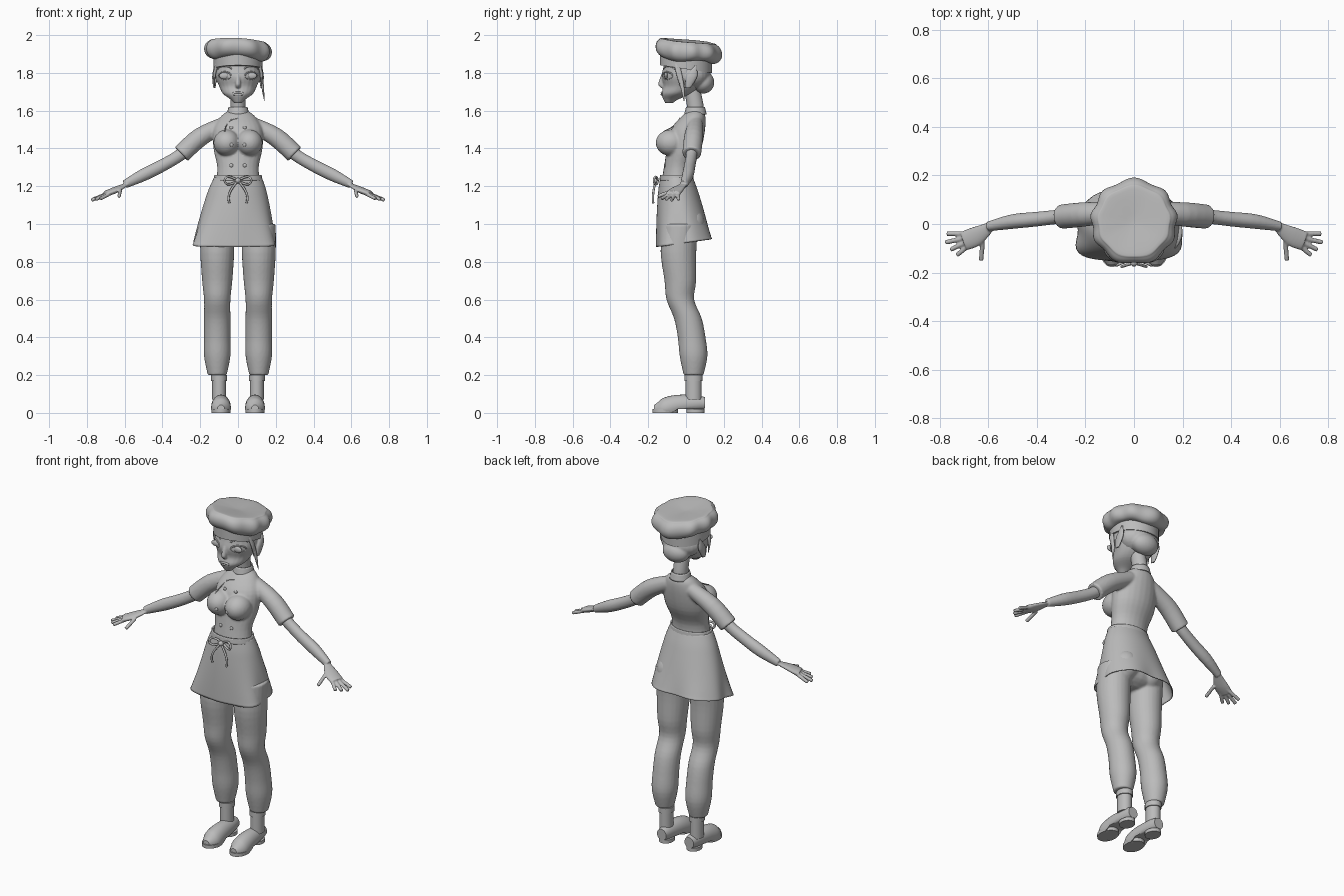
import bpy, bmesh, math
from math import sin, cos, pi, radians
from mathutils import Vector, Matrix

if "Cube" in bpy.data.objects:
    bpy.data.objects.remove(bpy.data.objects["Cube"])

grey = bpy.data.materials.new("plain_grey")
grey.use_nodes = True
grey.diffuse_color = (.5, .5, .5, 1)
grey.node_tree.nodes["Principled BSDF"].inputs["Base Color"].default_value = grey.diffuse_color
ONE, BOTH = (1,), (1, -1)
RIGHT, DEPTH, UP = (Vector(axis) for axis in Matrix.Identity(3))


def spline(rows, steps):
    """Smooth rows of (x, y, z, radius) with a Catmull-Rom curve."""
    padded = [rows[0], *rows, rows[-1]]
    smooth_rows = []
    for before, start, end, after in zip(padded, padded[1:], padded[2:], padded[3:]):
        for step in range(steps):
            t = step / steps
            row = []
            for p, q, r, s in zip(before, start, end, after):
                slope_in, slope_out = (r - p) / 2, (s - q) / 2
                ease = t * t * (3 - 2 * t)
                row.append(q + (r - q) * ease + t * (1 - t) * (slope_in * (1 - t) - slope_out * t))
            smooth_rows.append(row)
    return smooth_rows + [list(rows[-1])]


def loft(bm, rows, sides=ONE, squash=1, across=None, count=24, steps=4, caps=True, warp=None):
    """Skin oval rings: level ones, or rings across the path when an axis is given."""
    for side in sides:
        path = spline([(x * side, y, z, radius) for x, y, z, radius in rows], steps)
        rings = []
        for i, (x, y, z, radius) in enumerate(path):
            u, v = RIGHT, DEPTH
            if across:
                following, previous = path[min(i + 1, len(path) - 1)], path[max(i - 1, 0)]
                tangent = Vector(following[:3]) - Vector(previous[:3])
                u = tangent.cross(across).normalized()
                v = u.cross(tangent).normalized()
            ring = []
            for j in range(count):
                angle = math.tau * j / count
                point = Vector((x, y, z)) + radius * (u * cos(angle) + v * sin(angle) * squash)
                if warp:
                    point = warp(point, angle, i / (len(path) - 1))
                ring.append(bm.verts.new(point))
            rings.append(ring)
        for low, high in zip(rings, rings[1:]):
            for j in range(count):
                bm.faces.new((low[j - 1], low[j], high[j], high[j - 1]))
        if caps:
            bm.faces.new(rings[0])
            bm.faces.new(rings[-1])


def stack(bm, x, rows, sides=ONE, **options):
    """Level rings of (y, z, radius) above one another."""
    loft(bm, [(x, *row) for row in rows], sides, **options)


def ball(bm, centre, size, sides=ONE):
    for side in sides:
        place = Matrix.Translation((centre[0] * side, centre[1], centre[2]))
        bmesh.ops.create_uvsphere(bm, u_segments=24, v_segments=16, radius=1,
                                  matrix=place @ Matrix.Diagonal((*size, 1)))


def cord(bm, points, radius):
    loft(bm, [(*point, radius) for point in points], across=DEPTH, count=8)


def finish(name, bm, voxel=0, thickness=0):
    bmesh.ops.recalc_face_normals(bm, faces=bm.faces)
    for face in bm.faces:
        face.smooth = True
    for edge in bm.edges:
        edge.smooth = edge.calc_face_angle(0) < radians(50)
    mesh = bpy.data.meshes.new(name)
    bm.to_mesh(mesh)
    bm.free()
    mesh.materials.append(grey)
    ob = bpy.data.objects.new(name, mesh)
    bpy.context.collection.objects.link(ob)
    if voxel:
        blend = ob.modifiers.new("blend", 'REMESH')
        blend.mode, blend.voxel_size, blend.use_smooth_shade = 'VOXEL', voxel, True
        relax = ob.modifiers.new("relax", 'SMOOTH')
        relax.factor, relax.iterations = .5, 3
    if thickness:
        ob.modifiers.new("cloth", 'SOLIDIFY').thickness = thickness
    return ob


def on_front(ob, x, z):
    """Point on the front surface of an object."""
    solid = ob.evaluated_get(bpy.context.evaluated_depsgraph_get())
    return solid.ray_cast(Vector((x, -1, z)), DEPTH)[1]


def arc(ob, x, z, width, height):
    """Arched line laid on the front surface of an object."""
    angles = [pi * k / 6 for k in range(7)]
    return [on_front(ob, x + width * cos(a), z + height * sin(a)) for a in angles]


# Jacket with short sleeves
bm = bmesh.new()
stack(bm, 0, [(-.05, 1.2, .12), (-.04, 1.3, .11), (-.01, 1.4, .13), (.01, 1.5, .13),
              (.04, 1.57, .09), (.05, 1.6, .05)], squash=.7)
ball(bm, (.06, -.08, 1.43), (.07, .08, .07), BOTH)
loft(bm, [(.07, .05, 1.53, .04), (.2, .04, 1.46, .05), (.3, .03, 1.37, .05)], BOTH, across=UP)
jacket = finish("jacket", bm, voxel=.007)

# Neck and collar
bm = bmesh.new()
stack(bm, 0, [(.05, 1.55, .04), (.05, 1.62, .04), (.03, 1.72, .04)], squash=1.1)
finish("neck", bm)
bm = bmesh.new()
stack(bm, 0, [(.05, 1.58, .06), (.05, 1.62, .05)], caps=False)
finish("collar", bm, thickness=.006)

# Arms, palms, and digits fanned out from the wrist
bm = bmesh.new()
loft(bm, [(.2, .03, 1.46, .04), (.3, .03, 1.37, .03), (.4, .02, 1.31, .03),
          (.5, .01, 1.26, .03), (.6, -.01, 1.21, .02)], BOTH, squash=1.1, across=UP)
loft(bm, [(.59, -.01, 1.21, .02), (.65, -.05, 1.18, .04), (.7, -.07, 1.16, .04)],
     BOTH, squash=.4, across=UP)
wrist = Vector((.62, -.04, 1.19))
for degrees, reach in ((0, .15), (13, .16), (26, .15), (39, .14), (85, .11)):
    turn = radians(degrees)
    finger = Vector((cos(turn), -sin(turn), -.4)) * reach
    loft(bm, [(*(wrist + finger * part), .01) for part in (.3, .6, 1)], BOTH, across=UP, count=10)
finish("arms", bm, voxel=.0045)

# Trousers
bm = bmesh.new()
stack(bm, .11, [(-.03, 1, .09), (-.04, .85, .09), (-.03, .7, .08), (-.03, .6, .07), (.01, .5, .07),
                (.03, .4, .07), (.04, .3, .07), (.04, .2, .05)], BOTH, squash=1.05)
stack(bm, 0, [(-.05, 1.2, .11), (-.03, 1.1, .14), (-.03, .95, .16), (-.03, .9, .07)], squash=.65)
ball(bm, (.08, .02, 1), (.08, .08, .09), BOTH)
finish("trousers", bm, voxel=.007)

# Ankles with socks
bm = bmesh.new()
for low, high, radius in ((.07, .2, .037), (.17, .2, .042)):
    stack(bm, .1, [(.04, low, radius), (.04, high, radius)], BOTH, squash=1.15)
finish("ankles", bm)


# Shoes with an arched sole and a heel
def flat_sole(point, angle, t):
    point.z = max(point.z, .02 if point.y > -.06 else 0)
    return point


bm = bmesh.new()
loft(bm, [(.09, .1, .05, .03), (.09, .05, .05, .04), (.09, -.05, .04, .05), (.09, -.12, .02, .05),
          (.09, -.17, .02, .02)], BOTH, squash=1.1, across=UP, warp=flat_sole)
for y, radius, length in ((.05, .04, 1.2), (-.11, .05, 1.35)):
    stack(bm, .09, [(y, 0, radius), (y, .02, radius)], BOTH, squash=length, steps=1)
finish("shoes", bm)


# Flared apron skirt with fuller corners
def flare(point, angle, t):
    fold = 1 + t * t * (.025 * sin(7 * angle) - .07 * cos(4 * angle))
    x, y = point.x * fold, point.y * fold
    return Vector((x * (1 - t * t * y / 2), y, point.z + t * t * (y + .15) / 7))


bm = bmesh.new()
flow = [k / 6 for k in range(7)]
loft(bm, [(-.02 * t, -.05 + .04 * t, 1.25 - .37 * t, .125 + .105 * t ** .8) for t in flow],
     squash=.68, count=64, caps=False, warp=flare)
finish("apron", bm, thickness=.006)
bm = bmesh.new()
stack(bm, 0, [(-.05, 1.23, .13), (-.05, 1.26, .125)], squash=.7, caps=False)
finish("waistband", bm, thickness=.008)

# Figure-eight bow with a knot and hanging ties
bm = bmesh.new()
turns = [pi * k / 8 for k in range(17)]
cord(bm, [(.07 * sin(a), -.17 + .02 * cos(a) ** 2, 1.23 + .02 * sin(2 * a)) for a in turns], .006)
for side in BOTH:
    cord(bm, [(side * .05 * sin(2 * t), -.16 - .015 * sin(2 * t), 1.23 - .12 * t) for t in flow], .006)
ball(bm, (0, -.16, 1.23), (.015, .015, .015))
finish("bow", bm)

# Buttons and jacket edge
bm = bmesh.new()
for height in (1.51, 1.42, 1.31):
    for side in BOTH:
        ball(bm, on_front(jacket, .035 * side, height), (.01, .006, .01))
finish("buttons", bm)
bm = bmesh.new()
cord(bm, arc(jacket, 0, 1.49, -.07, .07)[:4], .003)
finish("jacket_edge", bm)

# Head with nose and pointed ears
bm = bmesh.new()
stack(bm, 0, [(-.09, 1.64, .02), (-.08, 1.66, .04), (-.05, 1.69, .08), (-.02, 1.73, .1),
              (-.01, 1.78, .12), (0, 1.83, .12), (0, 1.9, .11)])
stack(bm, 0, [(-.12, 1.79, .01), (-.13, 1.74, .014), (-.12, 1.72, .01)], squash=1.2)
stack(bm, .125, [(.01, 1.72, .006), (.03, 1.78, .012), (.05, 1.84, .002)], BOTH, squash=2.5)
head = finish("head", bm, voxel=.005)

# Eyes, lids, brows and lips
eyes, lines, lips = bmesh.new(), bmesh.new(), bmesh.new()
for side in BOTH:
    x = .07 * side
    ball(eyes, on_front(head, x, 1.785), (.03, .01, .018))
    cord(lines, arc(head, x, 1.785, .033, .02), .004)
    cord(lines, arc(head, x, 1.785, .033, -.02), .002)
    cord(lines, arc(head, x, 1.82, .036, .015), .004)
    cord(lips, arc(head, 0, 1.69, .025, .005 * side), .006)
finish("eyes", eyes)
finish("lids_and_brows", lines)
finish("lips", lips)

# Hair: cap at the nape, low bun and loose strands
bm = bmesh.new()
ball(bm, (0, .04, 1.79), (.12, .09, .08))
ball(bm, (0, .09, 1.75), (.08, .06, .06))
finish("hair_bun", bm, voxel=.006)
bm = bmesh.new()
loft(bm, [(.11, -.05, 1.85, .01), (.125, -.04, 1.79, .007), (.125, -.03, 1.73, .002)], BOTH, squash=1.5)
loft(bm, [(.12, -.04, 1.83, .007), (.13, -.02, 1.73, .007), (.14, -.01, 1.65, .001)], squash=1.5)
finish("hair_strands", bm)


# Hat: tilted band and a soft pleated puff
def tilt(point, angle, t):
    return point - UP * point.y * .15


def pleat(point, angle, t):
    swell = 1 + .035 * sin(pi * t) * sin(9 * angle + sin(2 * angle))
    sag = point.x / 20 + point.y / 10 - (1 - t) * sin(3 * angle) / 100
    return Vector((point.x * swell, point.y * swell, point.z - sag))


bm = bmesh.new()
stack(bm, 0, [(0, 1.82, .13), (0, 1.9, .13)], squash=1.06, count=40, warp=tilt)
finish("hat_band", bm)
bm = bmesh.new()
rim = [radians(a) for a in range(-120, 100, 30)]
stack(bm, 0, [(.01, 1.92 + .05 * sin(a), .13 + .045 * cos(a)) for a in rim] + [(.01, 1.96, .01)],
      count=72, warp=pleat)
finish("hat_puff", bm)
